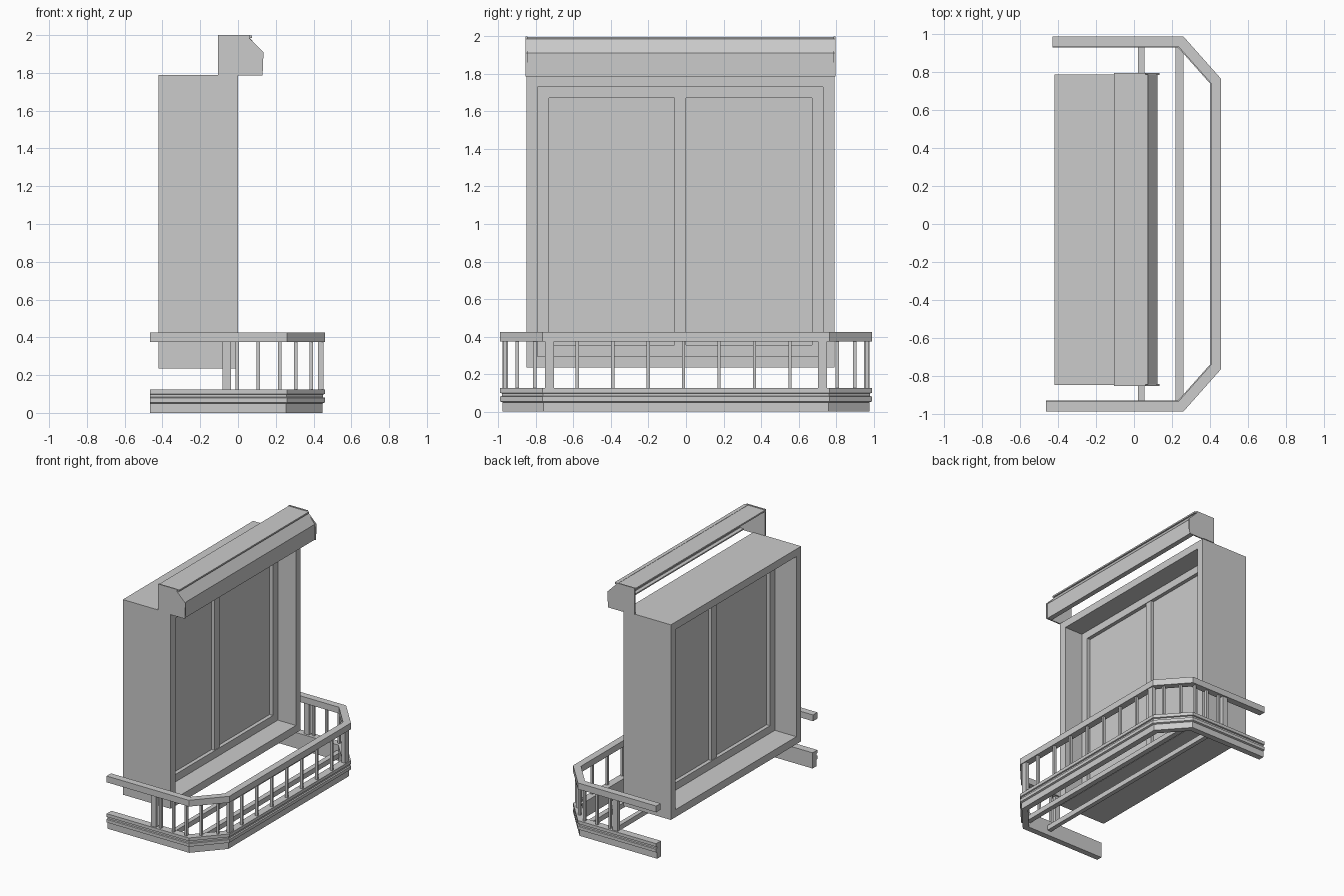
import bpy, bmesh
from mathutils import Vector

if "Cube" in bpy.data.objects:
    bpy.data.objects.remove(bpy.data.objects["Cube"])


def mesh_object(name, bm):
    bmesh.ops.recalc_face_normals(bm, faces=bm.faces)
    me = bpy.data.meshes.new(name)
    bm.to_mesh(me)
    bm.free()
    ob = bpy.data.objects.new(name, me)
    bpy.context.collection.objects.link(ob)
    return ob


def boxes(name, items):
    """One object from boxes given as (x0, x1, y0, y1, z0, z1)."""
    bm = bmesh.new()
    for x0, x1, y0, y1, z0, z1 in items:
        vs = bmesh.ops.create_cube(bm, size=1)["verts"]
        for v in vs:
            v.co = ((x0 + x1) / 2 + v.co.x * (x1 - x0),
                    (y0 + y1) / 2 + v.co.y * (y1 - y0),
                    (z0 + z1) / 2 + v.co.z * (z1 - z0))
    return mesh_object(name, bm)


def extrude_y(name, profile, y0, y1):
    """Closed x-z profile extruded along y."""
    bm = bmesh.new()
    f = bm.faces.new([bm.verts.new((x, y0, z)) for x, z in profile])
    r = bmesh.ops.extrude_face_region(bm, geom=[f])
    vs = [g for g in r["geom"] if isinstance(g, bmesh.types.BMVert)]
    bmesh.ops.translate(bm, verts=vs, vec=(0, y1 - y0, 0))
    return mesh_object(name, bm)


def ring_frame(name, x0, x1, y0, y1, z0, z1, t):
    """Rectangular frame with mitred corners, open along x."""
    bm = bmesh.new()
    loops = []
    for x, d in ((x0, 0), (x1, 0), (x1, t), (x0, t)):
        loops.append([bm.verts.new((x, y, z)) for y, z in
                      ((y0 + d, z0 + d), (y1 - d, z0 + d), (y1 - d, z1 - d), (y0 + d, z1 - d))])
    for i in range(4):
        a, b = loops[i], loops[(i + 1) % 4]
        for j in range(4):
            k = (j + 1) % 4
            bm.faces.new((a[j], a[k], b[k], b[j]))
    return mesh_object(name, bm)


# Outer outline of the balcony in plan
PATH = [Vector(p) for p in ((-.465, -.99), (.26, -.99), (.46, -.765),
                            (.46, .765), (.26, .99), (-.43, .99))]


def inset(d):
    """Balcony outline moved inward by d with mitred corners."""
    dirs = [(b - a).normalized() for a, b in zip(PATH, PATH[1:])]
    nor = [Vector((-v.y, v.x)) for v in dirs]
    out = [PATH[0] + nor[0] * d]
    for p, a, b in zip(PATH[1:-1], nor, nor[1:]):
        out.append(p + (a + b) * d / (1 + a.dot(b)))
    return out + [PATH[-1] + nor[-1] * d]


def sweep(name, section):
    """Closed (inset, z) section swept along the balcony outline."""
    bm = bmesh.new()
    rows = [[bm.verts.new((p.x, p.y, z)) for p in inset(d)] for d, z in section]
    n = len(rows)
    for i in range(n):
        a, b = rows[i], rows[(i + 1) % n]
        for j in range(len(PATH) - 1):
            bm.faces.new((a[j], a[j + 1], b[j + 1], b[j]))
    bm.faces.new([r[0] for r in rows])
    bm.faces.new([r[-1] for r in rows])
    return mesh_object(name, bm)


# Window surround and sashes
ring_frame("window_surround", -.42, 0, -.85, .79, .235, 1.79, .06)
ring_frame("sash_frame", -.23, -.16, -.79, .73, .295, 1.73, .06)
boxes("mullion", [(-.225, -.165, -.06, 0, .355, 1.67)])
boxes("glass_panes", [(-.2, -.19, -.73, -.06, .355, 1.67), (-.2, -.19, 0, .67, .355, 1.67)])

# Shutter hood: end plates and thin folded cover
END = [(-.105, 1.79), (0, 1.79), (0, 1.785), (.13, 1.785), (.135, 1.91), (.06, 1.985), (.06, 2), (-.105, 2)]
for side, y in (("left", -.855), ("right", .787)):
    extrude_y("hood_end_" + side, END, y, y + .01)
extrude_y("hood_cover", [(-.105, 1.995), (.055, 1.995), (.125, 1.91), (.125, 1.787), (.085, 1.787),
                         (.085, 1.797), (.115, 1.797), (.115, 1.906), (.05, 1.983), (-.105, 1.983)],
          -.847, .789)
boxes("hood_lip", [(.045, .075, -.847, .789, 1.985, 1.997)])

# Balcony handrail and stepped base
sweep("handrail", [(0, .375), (0, .425), (.055, .425), (.055, .375)])
sweep("base_moulding", [(.013, 0), (.013, .05), (0, .055), (0, .08), (.01, .083), (.01, .097),
                        (0, .10), (0, .125), (.06, .125), (.06, 0)])

# Cross beams under the floor
boxes("floor_beams", [(.22, .26, -.94, .94, .04, .08), (.02, .055, -.94, .94, .04, .08)])

# Balusters and posts
Z0, Z1 = .12, .38
bars = []


def post(x, y, w, d):
    bars.append((x - w / 2, x + w / 2, y - d / 2, y + d / 2, Z0, Z1))


for i in range(-3, 4):
    post(.44, i * .189 - .013, .02, .018)
for s in (-1, 1):
    post(.438, s * .727, .03, .05)
    for x in (.22, .108, -.005):
        post(x, s * .963, .018, .02)
    post(-.06, s * .963, .045, .03)
    for x, y in ((.305, .9), (.388, .806)):
        post(x, s * y, .018, .018)
boxes("balusters", bars)
